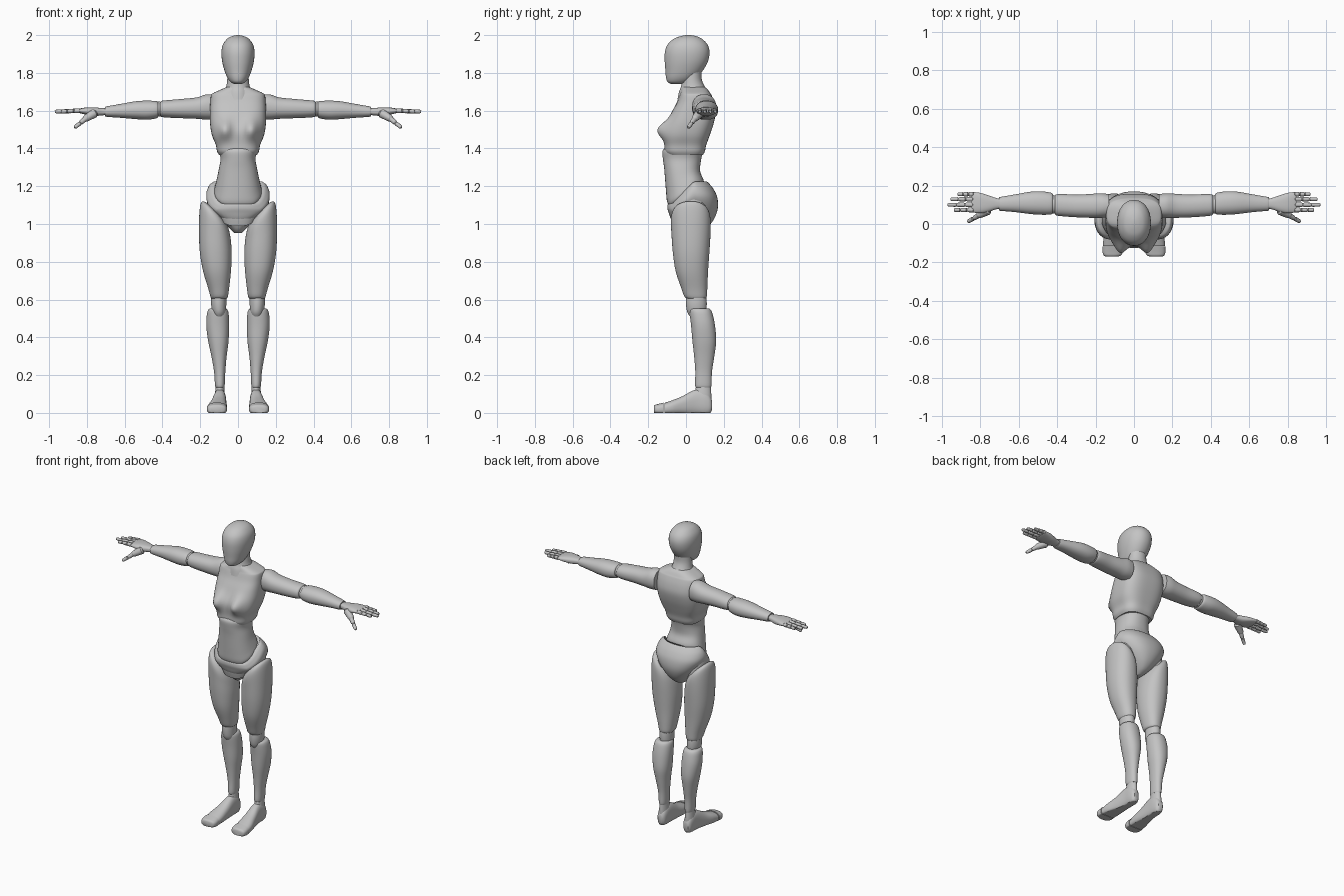
import bpy, bmesh, math
from mathutils import Vector, Matrix

grey = bpy.data.materials.new("mannequin_grey")
grey.diffuse_color = (0.55, 0.55, 0.55, 1)


def finish(name, bm, mirror=False, angle=40):
    bmesh.ops.recalc_face_normals(bm, faces=bm.faces)
    me = bpy.data.meshes.new(name)
    bm.to_mesh(me)
    bm.free()
    me.materials.append(grey)
    ob = bpy.data.objects.new(name, me)
    bpy.context.collection.objects.link(ob)
    bpy.ops.object.select_all(action='DESELECT')
    ob.select_set(True)
    bpy.context.view_layer.objects.active = ob
    bpy.ops.object.shade_smooth_by_angle(angle=math.radians(angle))
    if mirror:
        ob.modifiers.new("Mirror", 'MIRROR')
    return ob


def spline(rows, steps):
    """Interpolate section rows with a Catmull-Rom curve."""
    out = []
    for i in range(len(rows) - 1):
        quad = [rows[max(i - 1, 0)], rows[i], rows[i + 1], rows[min(i + 2, len(rows) - 1)]]
        for s in range(steps):
            t = s / steps
            out.append([0.5 * (2 * b + (c - a) * t + (2 * a - 5 * b + 4 * c - d) * t * t
                               + (3 * b - a - 3 * c + d) * t ** 3) for a, b, c, d in zip(*quad)])
    return out + [list(rows[-1])]


def loft(name, rows, axis='z', power=2.0, sides=40, steps=4, warp=None, mirror=False):
    """Rows are (position, u0, u1, v0, v1, tilt) along an axis; rings are superellipses."""
    rows = [tuple(r) + (0,) * (6 - len(r)) for r in rows]
    bm = bmesh.new()
    rings = []
    for t, u0, u1, v0, v1, tilt in spline(rows, steps):
        ring = []
        for i in range(sides):
            a = 2 * math.pi * (i + 0.5) / sides
            c, s = math.cos(a), math.sin(a)
            du = (u1 - u0) / 2 * math.copysign(abs(c) ** (2 / power), c)
            u = (u0 + u1) / 2 + du
            v = (v0 + v1) / 2 + (v1 - v0) / 2 * math.copysign(abs(s) ** (2 / power), s)
            w = t + tilt * du
            p = {'z': (u, v, w), 'x': (w, u, v), 'y': (u, w, v)}[axis]
            ring.append(bm.verts.new(warp(*p) if warp else p))
        rings.append(ring)
    for r0, r1 in zip(rings, rings[1:]):
        for i in range(sides):
            j = (i + 1) % sides
            bm.faces.new((r0[i], r0[j], r1[j], r1[i]))
    bm.faces.new(rings[0])
    bm.faces.new(rings[-1])
    return finish(name, bm, mirror)


def sym(*rows):
    """Rows (z, half width, y0, y1) centred on x = 0."""
    return [(z, -h, h, a, b) for z, h, a, b in rows]


# Head and neck
loft("head", sym((1.742, .022, -.08, -.01), (1.752, .04, -.098, .02), (1.775, .057, -.106, .055),
                 (1.81, .071, -.109, .088), (1.86, .084, -.113, .116), (1.91, .088, -.112, .125),
                 (1.95, .08, -.098, .114), (1.98, .058, -.065, .085), (1.994, .033, -.03, .055),
                 (2.0, .008, .0, .025)), power=2.15)
loft("neck", sym((1.66, .085, -.045, .13), (1.70, .073, -.037, .118), (1.73, .062, -.026, .098),
                 (1.77, .057, -.02, .083), (1.83, .055, -.02, .085)))


# Chest with two bust lobes and squared shoulders
def bust(x, y, z):
    if y < 0.03:
        lobe = math.exp(-((abs(x) - .07) / .04) ** 2 - ((z - 1.50) / .05) ** 2)
        y -= .05 * lobe * min(1, (.03 - y) / .08)
    return x, y, z


loft("chest", sym((1.365, .10, -.10, .09), (1.385, .111, -.113, .10), (1.42, .118, -.114, .108),
                  (1.47, .138, -.112, .126), (1.53, .148, -.098, .146), (1.59, .149, -.076, .157),
                  (1.64, .147, -.05, .15), (1.68, .143, -.035, .136), (1.693, .132, -.03, .128),
                  (1.712, .09, -.025, .115), (1.725, .06, -.02, .10)), power=3.0, sides=64, warp=bust)


# Belly and pelvis, whose rims dip at the front
def dip(x, y, z):
    front = max(0, min(1, (.04 - y) / .12))
    return x, y, z - .10 * front * max(0, min(1, (1.30 - z) / .12))


def pelvis_dip(x, y, z):
    front = max(0, min(1, (.04 - y) / .11))
    return x, y, z - .115 * front * max(0, min(1, (z - 1.0) / .2))


loft("belly", sym((1.185, .11, -.085, .075), (1.20, .125, -.10, .09), (1.23, .119, -.106, .094),
                  (1.28, .105, -.113, .075), (1.34, .093, -.122, .08), (1.385, .10, -.125, .09),
                  (1.405, .098, -.11, .085)), power=2.3, warp=dip)
loft("waist_joint", sym((1.08, .10, -.07, .08), (1.15, .125, -.083, .10), (1.22, .115, -.08, .09)),
     power=2.3, warp=dip)
loft("pelvis", sym((.953, .02, -.02, .06), (.975, .042, -.045, .105), (1.02, .085, -.068, .145),
                   (1.08, .134, -.083, .168), (1.14, .166, -.092, .166), (1.185, .164, -.098, .146),
                   (1.215, .147, -.098, .122), (1.225, .132, -.09, .11)),
     power=2.3, sides=48, warp=pelvis_dip)
loft("hip_joint", [(.99, .055, .165, -.05, .11, .9), (1.07, .06, .165, -.06, .11, .9),
                   (1.105, .07, .16, -.04, .10, .9)], mirror=True)

# Legs
loft("thigh", [(.603, .064, .138, .01, .10), (.615, .054, .146, -.008, .11), (.66, .047, .158, -.025, .113),
               (.75, .037, .185, -.055, .117), (.85, .033, .203, -.07, .124, .1),
               (.95, .037, .207, -.077, .13, .5), (1.02, .044, .202, -.08, .13, .85),
               (1.055, .055, .19, -.07, .12, .95), (1.068, .07, .17, -.05, .10, .95)],
     power=2.2, mirror=True)
loft("knee", [(.50, .075, .125, .03, .09), (.53, .065, .135, .008, .105), (.57, .062, .142, .0, .11),
              (.61, .062, .142, .0, .108), (.63, .065, .138, .005, .10)], mirror=True)
loft("shin", [(.135, .073, .118, .052, .132), (.15, .07, .122, .048, .135), (.22, .067, .127, .049, .138),
              (.30, .06, .141, .043, .15), (.38, .05, .158, .034, .16), (.46, .047, .168, .027, .154),
              (.52, .049, .165, .02, .142), (.545, .055, .158, .02, .132), (.553, .065, .148, .03, .12)],
     power=2.2, mirror=True)
loft("ankle", [(.06, .068, .124, .045, .135), (.10, .07, .122, .045, .134), (.15, .074, .117, .055, .13)],
     mirror=True)


# Feet with flat soles and a separate toe cap
def sole(x, y, z):
    return x, y, max(z, 0)


loft("foot", [(-.115, .06, .162, -.012, .052), (-.07, .058, .158, -.012, .068), (-.02, .06, .145, -.012, .088),
              (.03, .062, .134, -.012, .115), (.065, .063, .129, -.012, .125), (.10, .064, .127, -.012, .118),
              (.125, .069, .122, -.005, .095), (.138, .08, .112, .015, .065)],
     axis='y', power=2.4, warp=sole, mirror=True)
loft("toe_cap", [(-.17, .085, .145, .0, .035), (-.163, .067, .158, -.005, .043), (-.145, .059, .164, -.01, .048),
                 (-.118, .058, .164, -.012, .055)], axis='y', power=2.6, warp=sole, mirror=True)

# Arms, rows are (x, y0, y1, z0, z1)
loft("upper_arm", [(.13, .035, .155, 1.555, 1.685), (.17, .032, .16, 1.553, 1.686),
                   (.22, .032, .157, 1.557, 1.67), (.30, .035, .153, 1.56, 1.662), (.37, .04, .156, 1.563, 1.656),
                   (.405, .045, .154, 1.567, 1.652), (.412, .055, .145, 1.575, 1.643)],
     axis='x', power=2.2, mirror=True)
loft("elbow", [(.39, .06, .145, 1.575, 1.642), (.42, .055, .15, 1.568, 1.648), (.45, .06, .145, 1.575, 1.642)],
     axis='x', mirror=True)
loft("forearm", [(.422, .06, .152, 1.57, 1.638), (.43, .05, .162, 1.56, 1.65), (.48, .048, .17, 1.552, 1.653),
                 (.54, .052, .168, 1.555, 1.65), (.62, .062, .154, 1.562, 1.636), (.69, .068, .142, 1.567, 1.624),
                 (.703, .071, .139, 1.57, 1.62)], axis='x', power=2.2, mirror=True)
loft("palm", [(.69, .08, .13, 1.578, 1.612), (.72, .076, .136, 1.575, 1.614), (.76, .062, .15, 1.572, 1.617),
              (.80, .056, .162, 1.578, 1.617), (.835, .06, .166, 1.586, 1.612), (.845, .066, .162, 1.59, 1.608)],
     axis='x', power=2.5, mirror=True)


# Fingers and thumb as jointed tapered segments
def digit(name, start, end, r0, r1, joints=3):
    bm = bmesh.new()
    start, end = Vector(start), Vector(end)
    axis = (end - start).normalized()
    turn = axis.to_track_quat('Z', 'Y').to_matrix().to_4x4()
    for k in range(joints):
        a, b = start.lerp(end, k / joints), start.lerp(end, (k + 1) / joints)
        ra, rb = r0 + (r1 - r0) * k / joints, r0 + (r1 - r0) * (k + 1) / joints
        seg = (b - a).length
        for lo, hi, s0, s1 in ((0, .12, .7, 1), (.12, .85, 1, 1), (.85, 1, 1, .7)):
            f0, f1 = ra + (rb - ra) * lo, ra + (rb - ra) * hi
            bmesh.ops.create_cone(bm, segments=12, cap_ends=True, radius1=f0 * s0, radius2=f1 * s1,
                                  depth=seg * (hi - lo),
                                  matrix=Matrix.Translation(a.lerp(b, (lo + hi) / 2)) @ turn)
    finish(name, bm, mirror=True)


for name, y, tip in (("little_finger", .155, .918), ("ring_finger", .129, .955),
                     ("middle_finger", .100, .97), ("index_finger", .073, .938)):
    digit(name, (.835, y, 1.60), (tip, y, 1.595), .0125, .0095)
digit("thumb_base", (.755, .075, 1.59), (.815, .042, 1.553), .026, .017, 1)
digit("thumb", (.805, .047, 1.559), (.865, .012, 1.51), .0145, .0095, 2)
